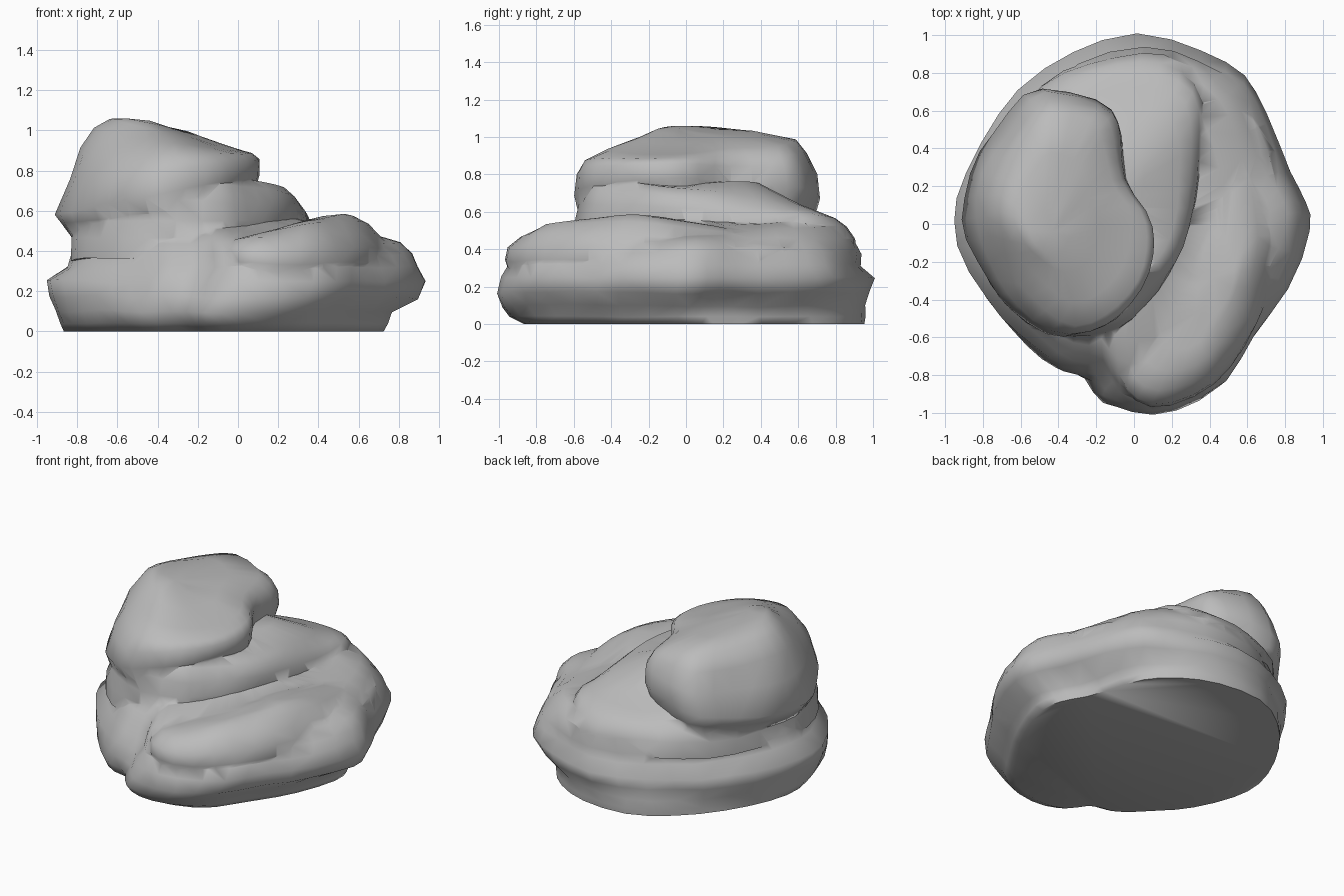
import bpy, bmesh, math
from mathutils import Vector, noise

stone = bpy.data.materials.new("stone_grey")
stone.diffuse_color = (0.5, 0.5, 0.5, 1)


def resample(points, n):
    """Closed smooth outline through the points, n evenly spread samples."""
    pts = [Vector(p) for p in points]
    k, out = len(pts), []
    for i in range(n):
        u = i * k / n
        j, t = int(u), u - int(u)
        a, b, c, d = (pts[(j + o) % k] for o in (-1, 0, 1, 2))
        out.append(0.5 * (2 * b + (c - a) * t + (2 * a - 5 * b + 4 * c - d) * t ** 2
                          + (3 * b - a - 3 * c + d) * t ** 3))
    return out


def rough(p, amount):
    """Uneven weathering, stretched sideways so it reads as strata."""
    v = noise.noise_vector(Vector((p.x * 3, p.y * 3, p.z * 6))) * amount
    v.z *= 0.7
    return p + v


def slab(name, outline, levels, n=34, amount=0.03):
    """Stack outline rings; a level is (z, scale x, scale y, shift x, shift y, tilt x, tilt y)."""
    ring = resample(outline, n)
    mid = sum(ring, Vector((0, 0))) / n
    bm = bmesh.new()
    rows = []
    for z, sx, sy, dx, dy, tx, ty in levels:
        row = []
        for p in ring:
            ox, oy = (p.x - mid.x) * sx, (p.y - mid.y) * sy
            v = Vector((mid.x + ox + dx, mid.y + oy + dy, z + tx * ox + ty * oy))
            if z > 0:
                v = rough(v, amount * min(1, z * 8))
            row.append(bm.verts.new(v))
        rows.append(row)
    for lo, hi in zip(rows, rows[1:]):
        for i in range(n):
            j = (i + 1) % n
            bm.faces.new((lo[i], lo[j], hi[j], hi[i]))
    # close the underside flat and the crown with a fan
    bm.faces.new(rows[0])
    top = rows[-1]
    peak = bm.verts.new(sum((v.co for v in top), Vector()) / n + Vector((0, 0, 0.012)))
    for i in range(n):
        bm.faces.new((top[i], top[(i + 1) % n], peak))
    bmesh.ops.triangulate(bm, faces=bm.faces[:])
    bmesh.ops.recalc_face_normals(bm, faces=bm.faces[:])
    me = bpy.data.meshes.new(name)
    bm.to_mesh(me)
    bm.free()
    me.materials.append(stone)
    ob = bpy.data.objects.new(name, me)
    bpy.context.collection.objects.link(ob)
    return ob


# broad foot of the rock, rising towards the back
base = slab("rock", [
    (0.93, -0.05), (0.9, 0.13), (0.79, 0.32), (0.68, 0.65), (0.5, 0.85), (0.2, 0.98),
    (-0.2, 0.98), (-0.53, 0.78), (-0.78, 0.48), (-0.93, 0.15), (-0.92, -0.12),
    (-0.78, -0.42), (-0.6, -0.61), (-0.42, -0.77), (-0.22, -0.82), (-0.1, -0.96),
    (0.12, -1.0), (0.42, -0.91), (0.62, -0.66), (0.81, -0.38)], [
    (0.0, 0.85, 0.91, -0.07, 0.05, 0, 0), (0.04, 0.87, 0.95, -0.07, 0.01, 0, 0),
    (0.1, 0.89, 0.97, -0.07, -0.01, 0, 0),
    (0.17, 0.97, 0.985, -0.01, -0.01, 0, 0), (0.25, 0.995, 0.985, 0, 0.01, 0, 0),
    (0.32, 0.93, 0.93, 0.03, 0.0, 0, 0), (0.38, 0.91, 0.9, 0.02, 0.03, 0, 0),
    (0.44, 0.86, 0.85, 0.0, 0.04, 0, 0.02), (0.495, 0.78, 0.78, -0.02, 0.06, -0.03, 0.04),
    (0.54, 0.65, 0.65, -0.05, 0.07, -0.06, 0.06), (0.56, 0.3, 0.3, -0.05, 0.05, 0, 0)],
    n=44)

# low lobe wrapping the right side, highest towards the front right
lobe = slab("side_lobe", [
    (0.1, -0.95), (0.4, -0.86), (0.63, -0.57), (0.77, -0.17), (0.77, 0.13), (0.66, 0.55),
    (0.4, 0.8), (0.18, 0.6), (0.05, 0.2), (0.02, -0.2), (-0.08, -0.5), (-0.07, -0.8)], [
    (0.25, 0.97, 0.97, 0, 0, 0, 0), (0.34, 1.02, 1.01, 0, 0, 0, 0),
    (0.4, 0.99, 1.0, 0, 0, 0.02, -0.01), (0.44, 0.88, 0.92, -0.01, 0, 0.07, -0.05),
    (0.48, 0.72, 0.78, 0, -0.01, 0.18, -0.09), (0.515, 0.52, 0.56, 0.02, -0.06, 0.24, -0.09),
    (0.56, 0.24, 0.26, 0.1, -0.14, 0.2, -0.05)])

# middle ledge
ledge = slab("middle_ledge", [
    (0.36, 0.66), (0.2, 0.86), (-0.08, 0.88), (-0.4, 0.79), (-0.68, 0.5), (-0.81, 0.15),
    (-0.81, -0.15), (-0.68, -0.42), (-0.4, -0.59), (-0.1, -0.56), (0.06, -0.42),
    (0.22, -0.2), (0.3, 0.02), (0.35, 0.35)], [
    (0.36, 1.01, 1.01, 0, 0, 0, 0), (0.46, 1.0, 1.0, 0, 0, 0, 0),
    (0.54, 0.97, 0.97, 0.01, -0.01, 0, -0.02), (0.61, 0.93, 0.93, 0.02, -0.03, 0, -0.06),
    (0.67, 0.87, 0.85, 0.02, -0.04, 0.0, -0.12), (0.71, 0.76, 0.7, 0.02, -0.05, 0.02, -0.14),
    (0.75, 0.4, 0.4, 0, -0.04, 0, 0)])

# tall leaning crown
crown = slab("crown", [
    (-0.5, 0.72), (-0.17, 0.64), (-0.08, 0.48), (-0.04, 0.22), (0.09, 0.0), (0.09, -0.18),
    (0.0, -0.4), (-0.16, -0.55), (-0.4, -0.6), (-0.64, -0.46), (-0.8, -0.28),
    (-0.91, 0.0), (-0.86, 0.28), (-0.7, 0.55)], [
    (0.5, 0.85, 0.88, 0, 0, 0.08, 0), (0.6, 0.94, 0.95, 0, 0, 0.14, 0),
    (0.69, 1.0, 1.0, 0, 0, 0.2, 0), (0.81, 0.93, 0.96, 0.03, 0, 0.1, 0),
    (0.895, 0.83, 0.88, 0.04, 0.01, -0.02, 0.02),
    (0.955, 0.69, 0.74, 0.03, 0.04, -0.13, 0.03),
    (1.005, 0.46, 0.48, -0.02, 0.01, -0.17, 0.02),
    (1.035, 0.2, 0.2, -0.08, -0.08, -0.15, 0)])

# fuse everything into one stone
bpy.context.view_layer.objects.active = base
for part in (lobe, ledge, crown):
    mod = base.modifiers.new("fuse", 'BOOLEAN')
    mod.operation, mod.solver, mod.object = 'UNION', 'EXACT', part
    bpy.ops.object.modifier_apply(modifier=mod.name)
    bpy.data.objects.remove(part)

bpy.ops.object.select_all(action='DESELECT')
base.select_set(True)
bpy.ops.object.shade_smooth_by_angle(angle=math.radians(75))
